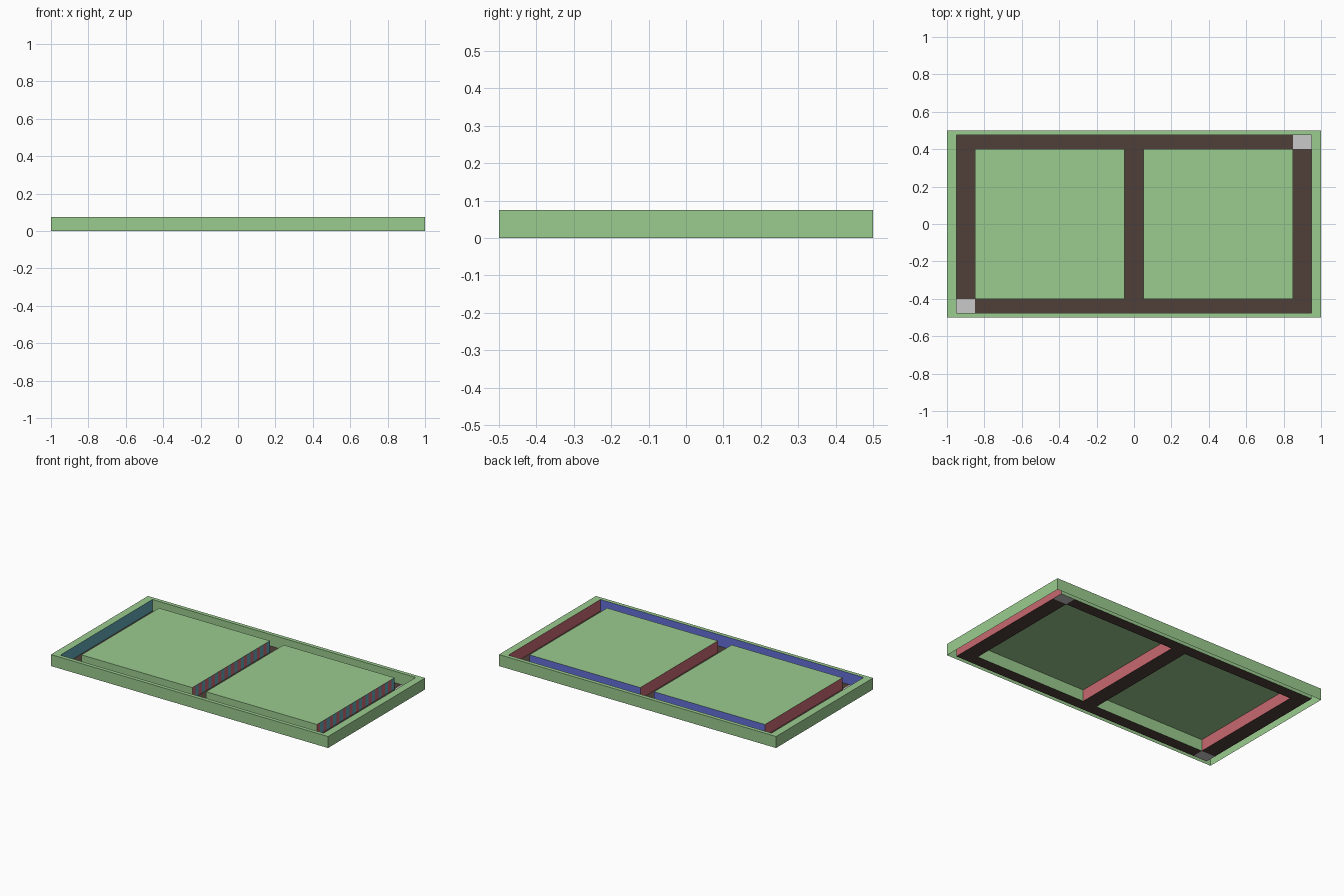
import bpy, bmesh

if "Cube" in bpy.data.objects:
    bpy.data.objects.remove(bpy.data.objects["Cube"])


def material(name, rgb):
    lin = [((c / 255 + 0.055) / 1.055) ** 2.4 for c in rgb]
    m = bpy.data.materials.new(name)
    m.diffuse_color = (*lin, 1)
    m.use_nodes = True
    m.node_tree.nodes["Principled BSDF"].inputs["Base Color"].default_value = m.diffuse_color
    return m


GREEN, BROWN, GREY, RED, TEAL, BLUE = range(6)
MATS = [material("light green", (155, 203, 143)), material("dark brown", (80, 64, 58)),
        material("light grey", (202, 202, 202)), material("soft red", (200, 105, 113)),
        material("teal", (97, 167, 183)), material("blue", (100, 112, 214))]
H = 0.075             # height
OX, OY = 1.0, 0.5     # outer edge
RX, RY = 0.95, 0.475  # inner edge of rim
PX, GX, PY = 0.85, 0.05, 0.4  # raised panel edges


def flat(bm, x0, x1, y0, y1, z, mat):
    f = bm.faces.new([bm.verts.new(p) for p in
                      ((x0, y0, z), (x1, y0, z), (x1, y1, z), (x0, y1, z))])
    f.material_index = mat


def wall(bm, a, b, mats, n=1):
    """Upright wall from a to b facing right of travel, in n alternating strips."""
    pts = [(a[0] + (b[0] - a[0]) * i / n, a[1] + (b[1] - a[1]) * i / n) for i in range(n + 1)]
    for i in range(n):
        p, q = pts[i], pts[i + 1]
        f = bm.faces.new([bm.verts.new(v) for v in
                          ((*p, 0), (*q, 0), (*q, H), (*p, H))])
        f.material_index = mats[i % len(mats)]


def finish(bm, name):
    bmesh.ops.remove_doubles(bm, verts=bm.verts, dist=1e-5)
    me = bpy.data.meshes.new(name)
    for m in MATS:
        me.materials.append(m)
    bm.to_mesh(me)
    bm.free()
    bpy.context.collection.objects.link(bpy.data.objects.new(name, me))


# Hollow outer rim, with a differently coloured inner wall on each side
bm = bmesh.new()
outer = [(-OX, -OY), (OX, -OY), (OX, OY), (-OX, OY)]
inner = [(-RX, -RY), (RX, -RY), (RX, RY), (-RX, RY)]
for i, col in enumerate((BLUE, RED, GREEN, TEAL)):
    j = (i + 1) % 4
    wall(bm, outer[i], outer[j], [GREEN])
    wall(bm, inner[j], inner[i], [col])
    f = bm.faces.new([bm.verts.new((*p, H)) for p in (outer[i], outer[j], inner[j], inner[i])])
    f.material_index = GREEN
finish(bm, "outer_rim")

# Two raised panels, open below, with striped right-hand walls
for name, x0, x1 in (("left_panel", -PX, -GX), ("right_panel", GX, PX)):
    bm = bmesh.new()
    flat(bm, x0, x1, -PY, PY, H, GREEN)
    wall(bm, (x0, -PY), (x1, -PY), [GREEN])
    wall(bm, (x1, -PY), (x1, PY), [RED, TEAL], 24)
    wall(bm, (x1, PY), (x0, PY), [BLUE])
    wall(bm, (x0, PY), (x0, -PY), [RED])
    finish(bm, name)

# Channel floor, with grey squares in two opposite corners
bm = bmesh.new()
flat(bm, -RX, -PX, -PY, RY, 0, BROWN)
flat(bm, PX, RX, -RY, PY, 0, BROWN)
flat(bm, -GX, GX, -PY, PY, 0, BROWN)
flat(bm, -PX, PX, PY, RY, 0, BROWN)
flat(bm, -PX, PX, -RY, -PY, 0, BROWN)
flat(bm, PX, RX, PY, RY, 0, GREY)
flat(bm, -RX, -PX, -RY, -PY, 0, GREY)
finish(bm, "channel_floor")
